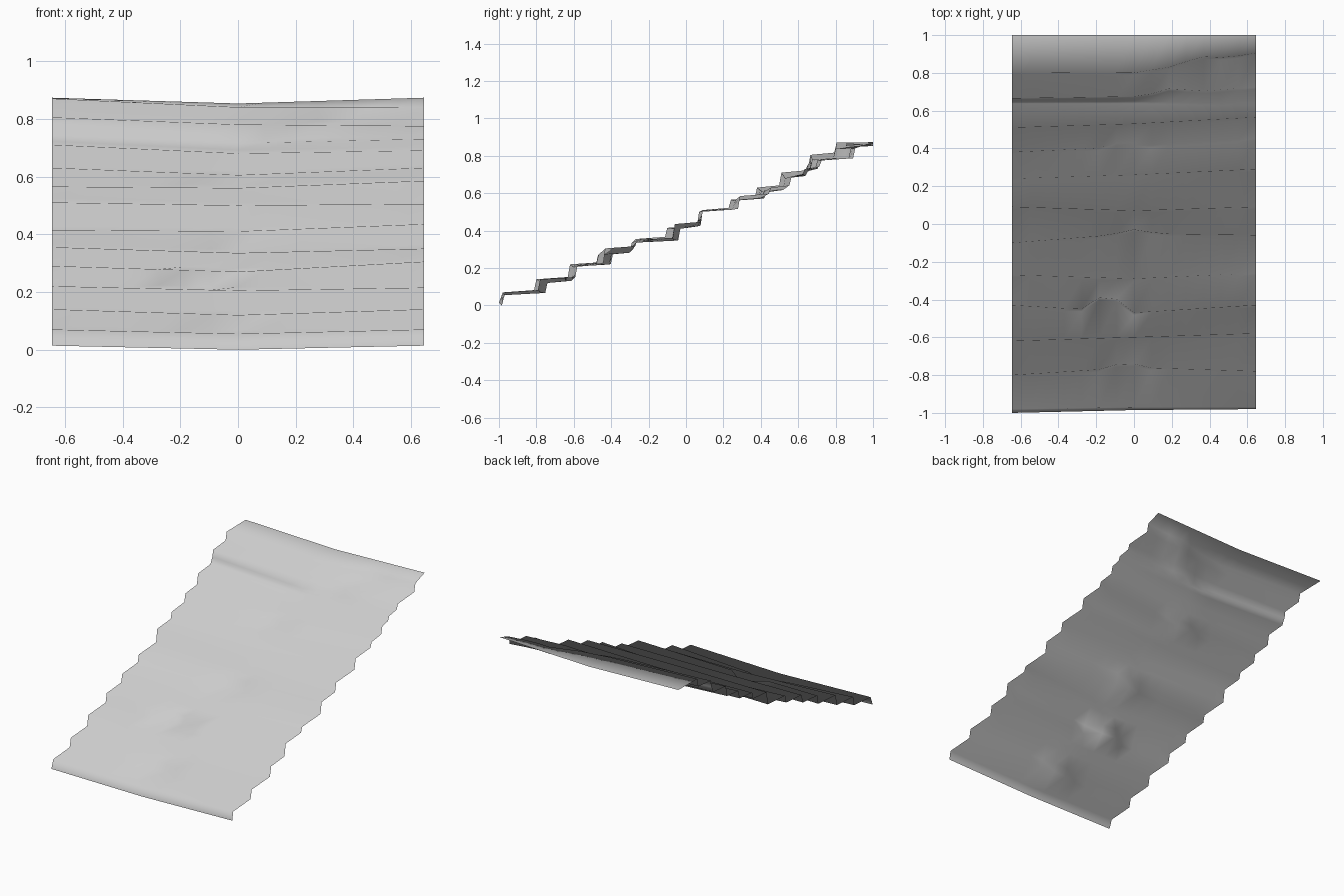
import bpy
import bmesh
from mathutils import Vector

cube = bpy.data.objects.get("Cube")
if cube:
    bpy.data.objects.remove(cube)

HALF_WIDTH = 0.645
COLUMN_COUNT = 15
RISER_LEAN = 0.012

# Step noses from the lowest up: depth and height at right, middle and left
NOSES = [
    ((-.98, .07), (-.97, .055), (-.97, .07)),
    ((-.8, .14), (-.76, .12), (-.78, .14)),
    ((-.62, .22), (-.6, .205), (-.58, .215)),
    ((-.43, .29), (-.47, .27), (-.43, .305)),
    ((-.27, .355), (-.29, .335), (-.26, .35)),
    ((-.1, .415), (-.05, .41), (-.06, .435)),
    ((.09, .51), (.07, .5), (.09, .505)),
    ((.24, .565), (.26, .56), (.29, .585)),
    ((.38, .63), (.41, .605), (.455, .63)),
    ((.51, .71), (.53, .68), (.565, .69)),
    ((.65, .75), (.65, .715), (.635, .73)),
    ((.665, .805), (.675, .78), (.725, .775)),
    ((.805, .87), (.8, .84), (.905, .84)),
]
FRONT_EDGE = ((-1, .014), (-.985, 0), (-.98, .014))
BACK_EDGE = ((1, .873), (1, .853), (1, .873))

# Worn hollows: step number, place across the width, depth of wear
HOLLOWS = [(1, -.05, .03), (3, -.14, .1), (5, 0, .02),
           (8, -.05, .03), (11, .2, .03), (12, .35, .03)]
HOLLOW_WIDTH = 0.14


def across(line, x):
    """Point on a line that bends at the middle of the flight."""
    right, middle, left = (Vector(point) for point in line)
    side = left if x > 0 else right
    return middle.lerp(side, abs(x) / HALF_WIDTH)


def wear(step, x):
    """How far a step nose is worn back at x."""
    return sum(depth * max(0, 1 - abs(x - place) / HOLLOW_WIDTH)
               for number, place, depth in HOLLOWS if number == step)


def column_profile(x):
    """Front edge, then riser foot and nose of each step, then back edge."""
    profile = [across(FRONT_EDGE, x)]
    previous = None
    for step, line in enumerate(NOSES):
        nose = across(line, x)
        nose.y, nose.x = nose.y, nose.x + wear(step, x)
        if previous:
            # Treads climb a little and risers lean back a little
            foot_depth = max(nose.x - RISER_LEAN, (previous.x + nose.x) / 2)
            foot_height = min(previous.y + RISER_LEAN, (previous.y + nose.y) / 2)
            profile.append(Vector((foot_depth, foot_height)))
        profile.append(nose)
        previous = nose
    profile.append(across(BACK_EDGE, x))
    return profile


# Worn sheet of steps, facing up and to the front
bm = bmesh.new()
grid = []
for column in range(COLUMN_COUNT):
    x = HALF_WIDTH * (2 * column / (COLUMN_COUNT - 1) - 1)
    grid.append([bm.verts.new((x, depth, height))
                 for depth, height in column_profile(x)])
for near, far in zip(grid, grid[1:]):
    for row in range(len(near) - 1):
        face = bm.faces.new((near[row], far[row], far[row + 1], near[row + 1]))
        face.smooth = True

mesh = bpy.data.meshes.new("worn_steps")
bm.to_mesh(mesh)
bm.free()
steps = bpy.data.objects.new("worn_steps", mesh)
bpy.context.scene.collection.objects.link(steps)

# Plain stone colour
stone = bpy.data.materials.new("stone_grey")
stone.use_nodes = True
colour = (0.6, 0.6, 0.6, 1)
stone.diffuse_color = colour
stone.node_tree.nodes["Principled BSDF"].inputs["Base Color"].default_value = colour
mesh.materials.append(stone)
